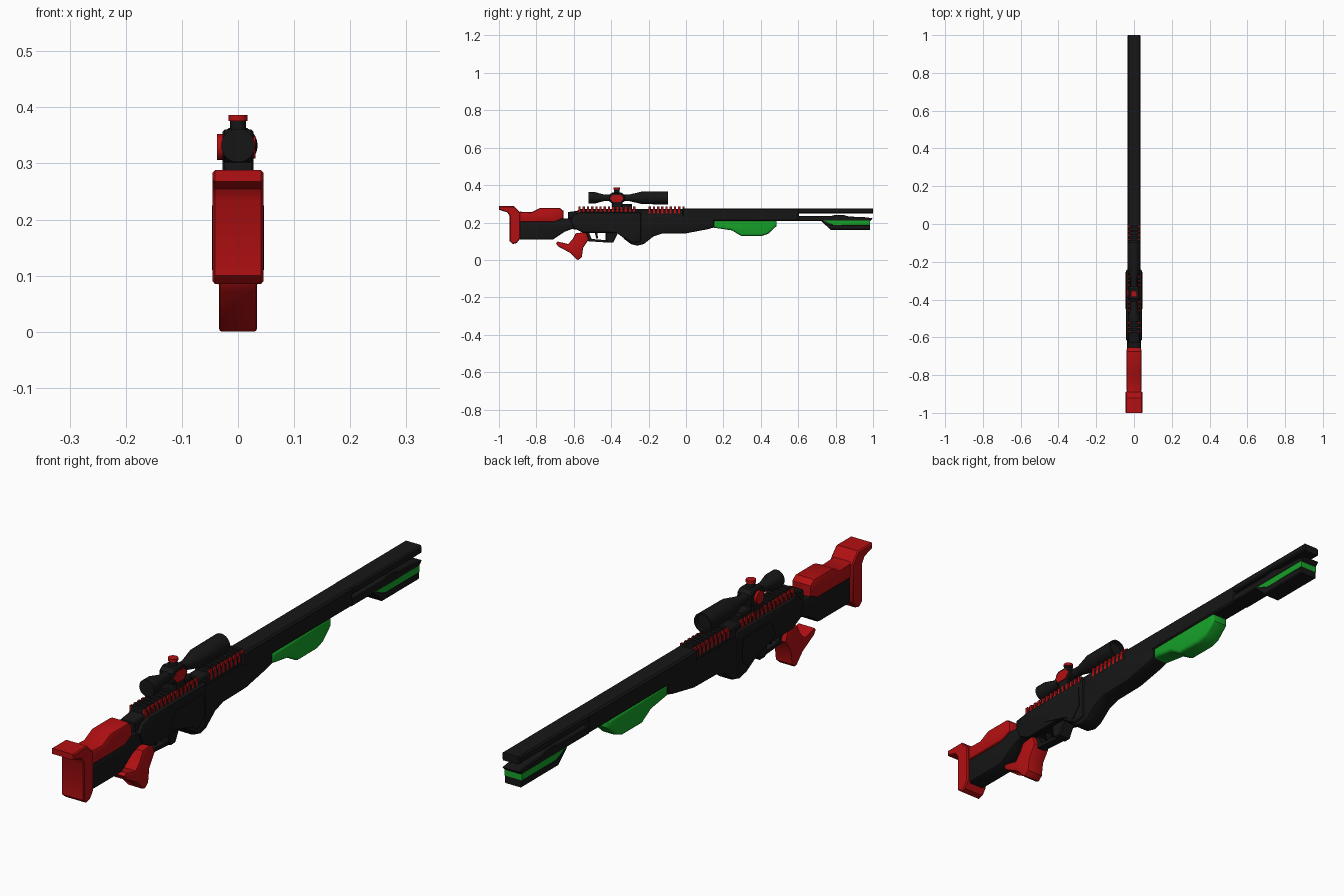
import bpy, bmesh, math
from mathutils import Matrix, Vector


def material(name, rgb):
    m = bpy.data.materials.new(name)
    m.diffuse_color = (*rgb, 1)
    return m


BLACK = material("matte black", (0.008, 0.008, 0.008))
RED = material("deep red", (0.45, 0.005, 0.006))
GREEN = material("bright green", (0.008, 0.36, 0.022))


def finish(bm, name, mat, angle=35):
    bmesh.ops.recalc_face_normals(bm, faces=bm.faces)
    me = bpy.data.meshes.new(name)
    bm.to_mesh(me)
    bm.free()
    ob = bpy.data.objects.new(name, me)
    bpy.context.collection.objects.link(ob)
    me.materials.append(mat)
    bpy.ops.object.select_all(action='DESELECT')
    ob.select_set(True)
    bpy.context.view_layer.objects.active = ob
    bpy.ops.object.shade_smooth_by_angle(angle=math.radians(angle))
    return ob


def prism(name, pts, half, mat, bevel=0.0, segs=1, x=0.0):
    """Side profile (y, z) extruded across x, with softened side rims."""
    bm = bmesh.new()
    a = [bm.verts.new((x - half, y, z)) for y, z in pts]
    b = [bm.verts.new((x + half, y, z)) for y, z in pts]
    caps = [bm.faces.new(a), bm.faces.new(b[::-1])]
    n = len(pts)
    for i in range(n):
        j = (i + 1) % n
        bm.faces.new((a[j], a[i], b[i], b[j]))
    if bevel:
        bmesh.ops.recalc_face_normals(bm, faces=bm.faces)
        rim = [e for f in caps for e in f.edges]
        bmesh.ops.bevel(bm, geom=rim, offset=bevel, segments=segs, profile=0.5,
                        affect='EDGES', clamp_overlap=True)
    return finish(bm, name, mat)


def box(name, y0, y1, z0, z1, half, mat, bevel=0.0, x=0.0):
    return prism(name, [(y0, z0), (y1, z0), (y1, z1), (y0, z1)], half, mat, bevel, 1, x)


def lathe(name, rings, centre, axis, mat, n=20):
    """Rings of (distance along axis, radius)."""
    bm = bmesh.new()
    rot = Vector((0, 0, 1)).rotation_difference(Vector(axis)).to_matrix().to_4x4()
    loops = [[bm.verts.new((r * math.cos(2 * math.pi * i / n),
                            r * math.sin(2 * math.pi * i / n), t)) for i in range(n)]
             for t, r in rings]
    for p, q in zip(loops, loops[1:]):
        for i in range(n):
            j = (i + 1) % n
            bm.faces.new((p[i], p[j], q[j], q[i]))
    bm.faces.new(loops[0][::-1])
    bm.faces.new(loops[-1])
    bm.transform(Matrix.Translation(centre) @ rot)
    return finish(bm, name, mat)


# Stock: butt pad, cheek rest, lower frame and neck
prism("butt_pad", [(-1.0, 0.288), (-0.92, 0.288), (-0.895, 0.262), (-0.887, 0.25),
                   (-0.887, 0.115), (-0.905, 0.09), (-0.925, 0.085), (-0.943, 0.10),
                   (-0.943, 0.235), (-0.955, 0.254), (-1.0, 0.268)], 0.045, RED, 0.004)
prism("cheek_rest", [(-0.89, 0.258), (-0.825, 0.255), (-0.78, 0.278), (-0.675, 0.278),
                     (-0.655, 0.262), (-0.655, 0.222), (-0.70, 0.202), (-0.89, 0.202)],
      0.04, RED, 0.012, 2)
prism("stock_frame", [(-0.89, 0.205), (-0.71, 0.205), (-0.66, 0.222), (-0.60, 0.222),
                      (-0.57, 0.16), (-0.61, 0.165), (-0.65, 0.15), (-0.71, 0.11),
                      (-0.89, 0.11)], 0.036, BLACK, 0.01, 2)

# Receiver: wide rear housing, upper body and forward underside
prism("receiver_housing", [(-0.62, 0.215), (-0.595, 0.245), (-0.56, 0.255), (-0.24, 0.255),
                           (-0.24, 0.10), (-0.285, 0.09), (-0.33, 0.115), (-0.37, 0.145),
                           (-0.55, 0.145), (-0.60, 0.17)], 0.043, BLACK, 0.01, 2)
prism("receiver_upper", [(-0.63, 0.22), (-0.63, 0.256), (-0.585, 0.262), (-0.56, 0.272),
                         (0.0, 0.272), (0.0, 0.21)], 0.03, BLACK, 0.004)
prism("magazine_and_fore_body",
      [(-0.34, 0.24), (0.15, 0.24), (0.15, 0.174), (0.12, 0.165), (0.0, 0.142),
       (-0.13, 0.14), (-0.175, 0.125), (-0.225, 0.085), (-0.26, 0.076),
       (-0.295, 0.085), (-0.335, 0.115)], 0.035, BLACK, 0.01, 2)
for s in (-1, 1):
    prism("side_panel", [(-0.45, 0.165), (-0.42, 0.225), (-0.26, 0.225), (-0.255, 0.15),
                         (-0.29, 0.11), (-0.34, 0.135)], 0.003, BLACK, x=s * 0.043)

# Trigger group
prism("guard_front", [(-0.43, 0.15), (-0.36, 0.15), (-0.39, 0.092), (-0.415, 0.092),
                      (-0.43, 0.105)], 0.025, BLACK, 0.004)
prism("guard_loop", [(-0.54, 0.15), (-0.52, 0.15), (-0.505, 0.112), (-0.42, 0.105),
                     (-0.41, 0.092), (-0.525, 0.1)], 0.016, BLACK)
prism("trigger", [(-0.49, 0.15), (-0.475, 0.15), (-0.47, 0.115), (-0.478, 0.112)],
      0.007, BLACK)

# Pistol grip
prism("grip", [(-0.695, 0.09), (-0.685, 0.073), (-0.62, 0.038), (-0.585, 0.002),
               (-0.575, 0.0), (-0.557, 0.015), (-0.55, 0.065), (-0.52, 0.11),
               (-0.535, 0.15), (-0.59, 0.142), (-0.605, 0.112), (-0.63, 0.085),
               (-0.685, 0.098)], 0.034, RED, 0.006, 2)

# Barrel shroud, split towards the muzzle
box("barrel_shroud", -0.02, 0.605, 0.208, 0.276, 0.035, BLACK, 0.006)
box("muzzle_upper", 0.60, 1.0, 0.248, 0.276, 0.035, BLACK, 0.005)
prism("muzzle_lower", [(0.60, 0.208), (0.60, 0.236), (0.78, 0.236), (0.80, 0.241),
                       (0.84, 0.241), (0.87, 0.232), (0.96, 0.228), (1.0, 0.222),
                       (0.985, 0.208)], 0.035, BLACK, 0.003)
prism("muzzle_stripe", [(0.73, 0.21), (0.985, 0.21), (0.985, 0.186), (0.79, 0.186)],
      0.0345, GREEN)
prism("muzzle_chin", [(0.72, 0.21), (0.745, 0.21), (0.785, 0.19), (0.985, 0.187),
                      (0.985, 0.16), (0.775, 0.16)], 0.035, BLACK, 0.004)

# Green hand guard
prism("hand_guard", [(0.15, 0.212), (0.485, 0.212), (0.485, 0.182), (0.44, 0.14),
                     (0.405, 0.128), (0.295, 0.128), (0.245, 0.158), (0.15, 0.172)],
      0.035, GREEN, 0.012, 3)

# Top rail: black teeth with red inserts on both flanks
for start, count in ((-0.575, 14), (-0.2, 9)):
    for i in range(count):
        y = start + i * 0.0225
        box("rail_tooth", y, y + 0.012, 0.265, 0.285, 0.024, BLACK)
        for s in (-1, 1):
            box("rail_insert", y, y + 0.011, 0.248, 0.283, 0.004, RED, 0, s * 0.027)

# Scope
lathe("scope_tube", [(-0.52, 0.030), (-0.485, 0.030), (-0.44, 0.018), (-0.30, 0.018),
                     (-0.235, 0.034), (-0.095, 0.035), (-0.095, 0.029), (-0.11, 0.029)],
      (0, 0, 0.332), (0, 1, 0), BLACK, 24)
prism("scope_turret_block", [(-0.41, 0.312), (-0.41, 0.348), (-0.395, 0.36), (-0.345, 0.36),
                             (-0.33, 0.348), (-0.33, 0.312), (-0.345, 0.302),
                             (-0.395, 0.302)], 0.028, BLACK, 0.004)
box("scope_mount", -0.395, -0.34, 0.268, 0.31, 0.028, BLACK, 0.004)
box("scope_mount_foot", -0.35, -0.29, 0.268, 0.298, 0.022, BLACK, 0.004)
lathe("turret_stem", [(0.355, 0.014), (0.378, 0.014)], (0, -0.37, 0), (0, 0, 1), BLACK)
lathe("turret_cap", [(0.376, 0.017), (0.386, 0.017)], (0, -0.37, 0), (0, 0, 1), RED)
lathe("side_knob_left", [(0.026, 0.023), (0.037, 0.023)], (0, -0.37, 0.329), (-1, 0, 0), RED)
prism("side_plate_right", [(-0.408, 0.33), (-0.39, 0.348), (-0.35, 0.348), (-0.333, 0.33),
                           (-0.35, 0.309), (-0.39, 0.309)], 0.004, RED, x=0.027)
